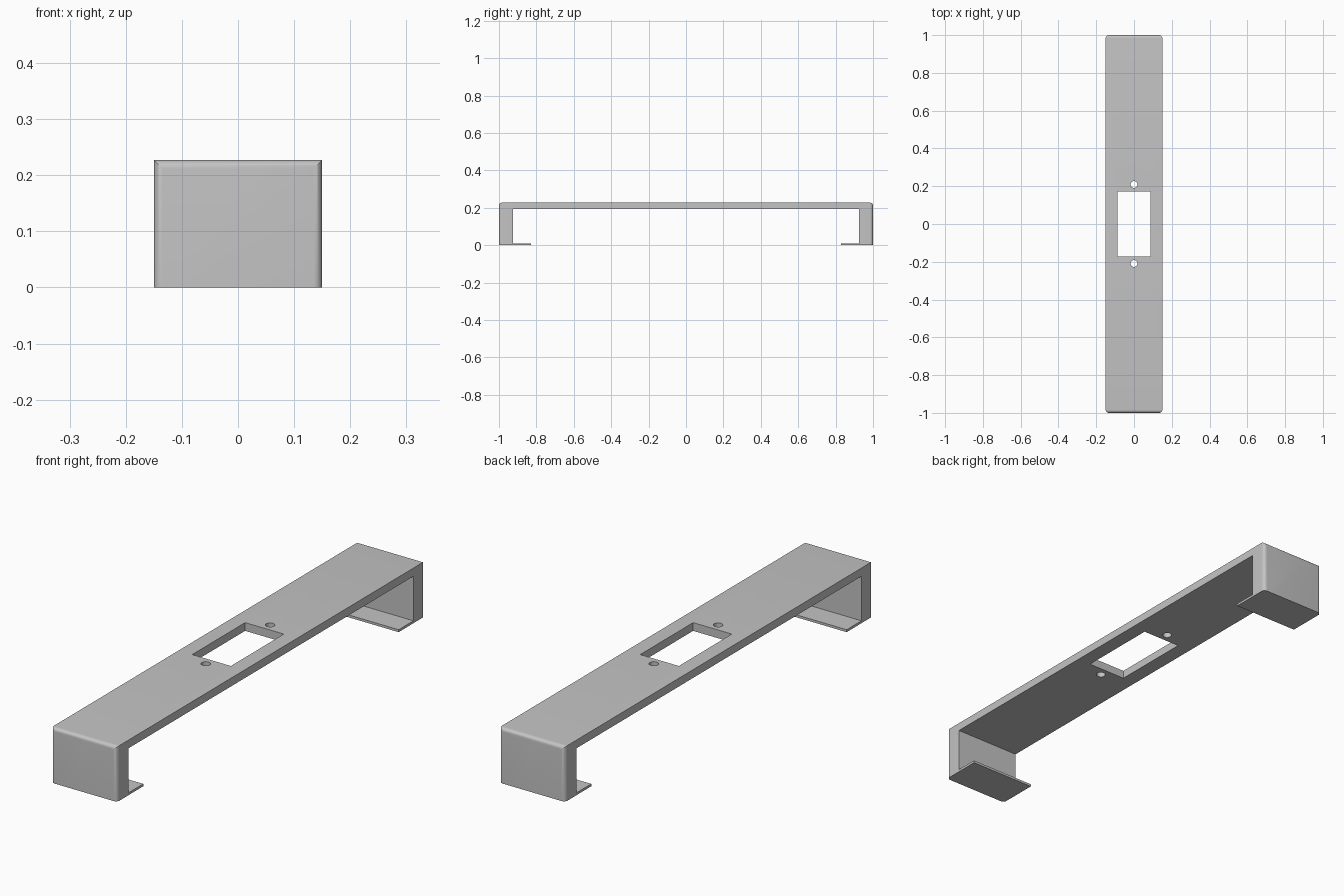
import bpy, bmesh, math
from mathutils import Matrix, Vector

cube = bpy.data.objects.get("Cube")
if cube:
    bpy.data.objects.remove(cube, do_unlink=True)

HALF_W, HALF_L, HEIGHT = 0.15, 1.0, 0.227
LEG_IN, FOOT_IN = 0.926, 0.83      # inner faces of leg and foot
DECK_Z, FOOT_Z = 0.193, 0.01       # deck underside and foot top
R = 0.016                          # rounding of the outer end edges

gray = bpy.data.materials.new("light gray")
gray.use_nodes = True
gray.diffuse_color = (0.55, 0.55, 0.55, 1)
gray.node_tree.nodes["Principled BSDF"].inputs["Base Color"].default_value = gray.diffuse_color


def prism(name, outline, to_3d, sweep):
    """Extrude a closed 2D outline along a sweep vector."""
    bm = bmesh.new()
    face = bm.faces.new([bm.verts.new(to_3d(a, b)) for a, b in outline])
    new = bmesh.ops.extrude_face_region(bm, geom=[face])["geom"]
    bmesh.ops.translate(bm, vec=Vector(sweep),
                        verts=[v for v in new if isinstance(v, bmesh.types.BMVert)])
    bmesh.ops.recalc_face_normals(bm, faces=bm.faces)
    mesh = bpy.data.meshes.new(name)
    bm.to_mesh(mesh)
    bm.free()
    mesh.materials.append(gray)
    obj = bpy.data.objects.new(name, mesh)
    bpy.context.collection.objects.link(obj)
    return obj


def arc(cx, cy, start, steps=8, r=R, sweep=math.pi / 2):
    return [(cx + r * math.cos(start + sweep * i / steps),
             cy + r * math.sin(start + sweep * i / steps)) for i in range(steps + 1)]


def cut(target, tool, operation):
    mod = target.modifiers.new(operation.title(), "BOOLEAN")
    mod.object, mod.operation, mod.solver = tool, operation, "EXACT"
    bpy.ops.object.select_all(action="DESELECT")
    bpy.context.view_layer.objects.active = target
    target.select_set(True)
    bpy.ops.object.modifier_apply(modifier=mod.name)
    bpy.data.objects.remove(tool, do_unlink=True)


# Side profile: deck, legs and inward feet, mirrored front to back
half = [(LEG_IN, DECK_Z), (LEG_IN, FOOT_Z), (FOOT_IN, FOOT_Z), (FOOT_IN, 0), (HALF_L, 0)]
half += arc(HALF_L - R, HEIGHT - R, 0)
profile = half + [(-y, z) for y, z in reversed(half)]
bracket = prism("bracket", profile, lambda y, z: (-HALF_W, y, z), (2 * HALF_W, 0, 0))

# Rounded plan shape rounds the upright corners of the ends
plan = []
for i, (sx, sy) in enumerate([(1, 1), (-1, 1), (-1, -1), (1, -1)]):
    plan += arc(sx * (HALF_W - R), sy * (HALF_L - R), i * math.pi / 2)
cut(bracket, prism("plan_cutter", plan, lambda x, y: (x, y, -0.1), (0, 0, 0.5)), "INTERSECT")

# Rectangular window and two screw holes
window = [(-0.088, -0.172), (0.088, -0.172), (0.088, 0.172), (-0.088, 0.172)]
screw = [arc(0, y, 0, 24, 0.018, math.tau)[:-1] for y in (-0.209, 0.209)]
for outline in [window] + screw:
    cut(bracket, prism("hole_cutter", outline, lambda x, y: (x, y, 0.1), (0, 0, 0.3)), "DIFFERENCE")

bpy.ops.object.select_all(action="DESELECT")
bracket.select_set(True)
bpy.context.view_layer.objects.active = bracket
bpy.ops.object.shade_smooth_by_angle(angle=math.radians(30))
